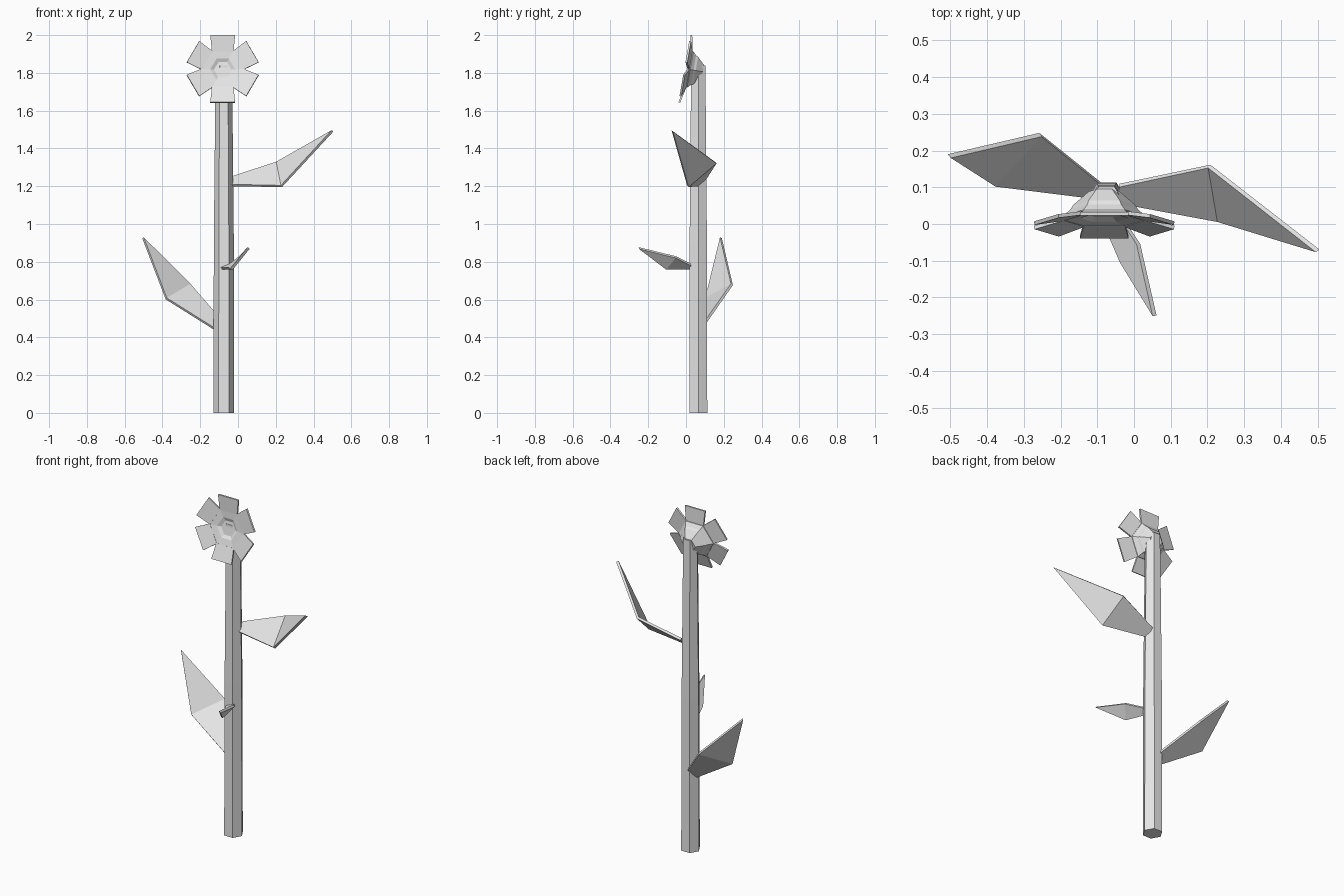
import bpy, bmesh
from math import sin, cos, radians
from mathutils import Matrix, Vector

if "Cube" in bpy.data.objects:
    bpy.data.objects.remove(bpy.data.objects["Cube"])

grey = bpy.data.materials.new("light_grey")
grey.use_nodes = True
grey.diffuse_color = (0.8, 0.8, 0.8, 1)
grey.node_tree.nodes["Principled BSDF"].inputs["Base Color"].default_value = (0.8, 0.8, 0.8, 1)


def finish(name, bm, thickness=0, offset=0):
    """Turn a bmesh into a flat-shaded object, optionally thickened."""
    bmesh.ops.recalc_face_normals(bm, faces=bm.faces)
    mesh = bpy.data.meshes.new(name)
    bm.to_mesh(mesh)
    bm.free()
    mesh.materials.append(grey)
    obj = bpy.data.objects.new(name, mesh)
    bpy.context.collection.objects.link(obj)
    if thickness:
        mod = obj.modifiers.new("thickness", 'SOLIDIFY')
        mod.thickness = thickness
        mod.offset = offset
    return obj


def hex_lathe(name, profile):
    """Stack six-sided rings (radius, height) and cap both ends."""
    bm = bmesh.new()
    rings = [[bm.verts.new((r * cos(radians(60 * i)), r * sin(radians(60 * i)), h))
              for i in range(6)] for r, h in profile]
    for a, b in zip(rings, rings[1:]):
        for i in range(6):
            j = (i + 1) % 6
            bm.faces.new((a[i], a[j], b[j], b[i]))
    bm.faces.new(rings[0])
    bm.faces.new(rings[-1])
    return finish(name, bm)


def leaf(name, base_a, base_b, mid_a, mid_b, tip):
    """Folded leaf: a stalk quad and a tip triangle."""
    bm = bmesh.new()
    a, b, c, d, t = [bm.verts.new(p) for p in (base_a, base_b, mid_a, mid_b, tip)]
    bm.faces.new((a, b, d, c))
    bm.faces.new((c, d, t))
    return finish(name, bm, 0.014)


# Stem
stem = hex_lathe("stem", [(0.055, 0), (0.053, 0.9), (0.046, 1.6), (0.043, 1.84)])
stem.location = (-0.075, 0.065, 0)

# Leaves
leaf("upper_left_leaf", (-0.04, 0.105, 1.245), (-0.04, 0.06, 1.205),
     (0.205, 0.157, 1.325), (0.23, 0.01, 1.2), (0.5, -0.073, 1.493))
leaf("lower_right_leaf", (-0.09, 0.11, 0.49), (-0.125, 0.075, 0.445),
     (-0.255, 0.243, 0.68), (-0.38, 0.107, 0.605), (-0.503, 0.185, 0.927))
leaf("small_front_leaf", (-0.04, 0.025, 0.785), (-0.09, 0.025, 0.765),
     (0.012, -0.055, 0.825), (-0.033, -0.105, 0.763), (0.056, -0.25, 0.873))

# Flower head, tilted slightly upward: dished disc in front, calyx behind
tilt = Matrix.Translation((-0.081, 0.01, 1.82)) @ Matrix.Rotation(radians(80), 4, 'X')
head = hex_lathe("flower_head", [(0.046, -0.016), (0.066, -0.006), (0.113, 0),
                                 (0.113, -0.012), (0.092, -0.03), (0.085, -0.042),
                                 (0.042, -0.08)])
head.matrix_world = tilt

# Six petals, cupped forward
bm = bmesh.new()
for i in range(6):
    spin = Matrix.Rotation(radians(60 * i), 3, 'Z')
    corners = [(-0.057, 0.095, -0.004), (0.057, 0.095, -0.004),
               (0.066, 0.182, 0.014), (-0.066, 0.182, 0.014)]
    bm.faces.new([bm.verts.new(spin @ Vector(p)) for p in corners])
petals = finish("petals", bm, 0.01)
petals.matrix_world = tilt
